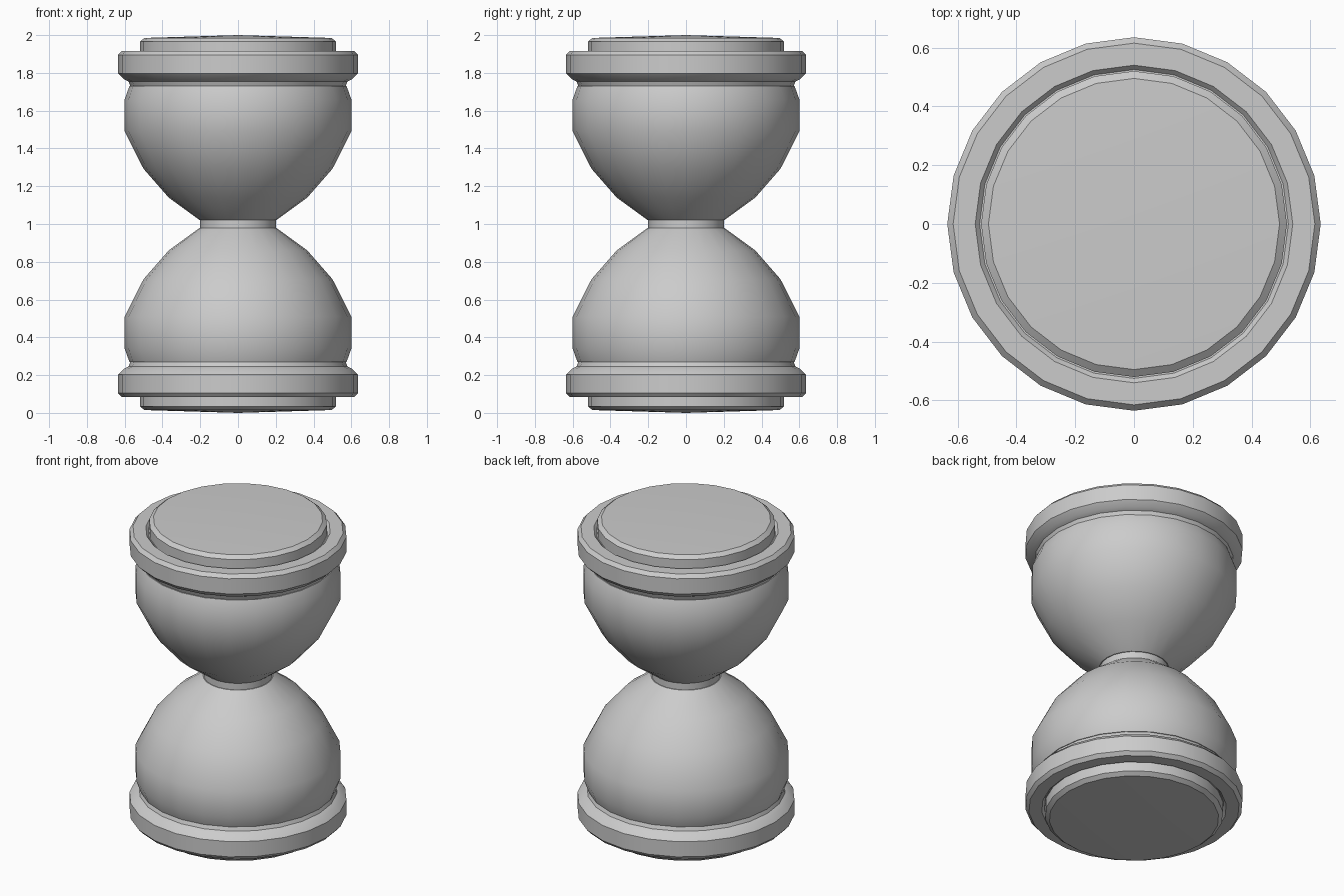
import bpy, bmesh, math
from mathutils import Matrix, Vector

cube = bpy.data.objects.get("Cube")
if cube:
    bpy.data.objects.remove(cube, do_unlink=True)

SIDES = 24
grey = bpy.data.materials.new("plain_grey")
grey.use_nodes = True
grey.diffuse_color = (0.6, 0.6, 0.6, 1)
grey.node_tree.nodes["Principled BSDF"].inputs["Base Color"].default_value = (0.6, 0.6, 0.6, 1)


def lathe(name, profile, flip=False):
    """Spin a (radius, height) profile about z; flip mirrors it to the lower half."""
    bm = bmesh.new()
    verts = [bm.verts.new((r, 0, z)) for r, z in profile]
    edges = [bm.edges.new(pair) for pair in zip(verts, verts[1:])]
    bmesh.ops.spin(bm, geom=verts + edges, axis=(0, 0, 1), cent=(0, 0, 0),
                   angle=math.tau, steps=SIDES, use_duplicate=False)
    bmesh.ops.remove_doubles(bm, verts=bm.verts, dist=0.0005)
    if flip:
        bm.transform(Matrix.Translation((0, 0, 2)) @ Matrix.Scale(-1, 4, Vector((0, 0, 1))))
    bmesh.ops.recalc_face_normals(bm, faces=bm.faces)
    mesh = bpy.data.meshes.new(name)
    bm.to_mesh(mesh)
    bm.free()
    mesh.materials.append(grey)
    obj = bpy.data.objects.new(name, mesh)
    bpy.context.collection.objects.link(obj)
    bpy.ops.object.select_all(action='DESELECT')
    obj.select_set(True)
    bpy.context.view_layer.objects.active = obj
    bpy.ops.object.shade_smooth_by_angle(angle=math.radians(29))
    return obj


# Slightly domed end disc
disc = [(0, 2), (0.495, 1.985), (0.52, 1.965), (0.52, 1.89), (0, 1.89)]
# Bevelled rim with a shallow groove round the disc and a collar below
rim = [(0, 1.9), (0.525, 1.9), (0.54, 1.917), (0.615, 1.917), (0.635, 1.895),
       (0.635, 1.797), (0.605, 1.767), (0.58, 1.755), (0.57, 1.73), (0, 1.73)]
# Rounded bulb
bulb = [(0, 1.74), (0.575, 1.73), (0.6, 1.66), (0.6, 1.49), (0.5, 1.292),
        (0.367, 1.14), (0.205, 1.022), (0, 1.022)]

for label, flip in (("upper", False), ("lower", True)):
    lathe(label + "_disc", disc, flip)
    lathe(label + "_rim", rim, flip)
    lathe(label + "_bulb", bulb, flip)

# Narrow neck joining the bulbs
lathe("neck", [(0, 1.03), (0.2, 1.03), (0.2, 0.97), (0, 0.97)])
